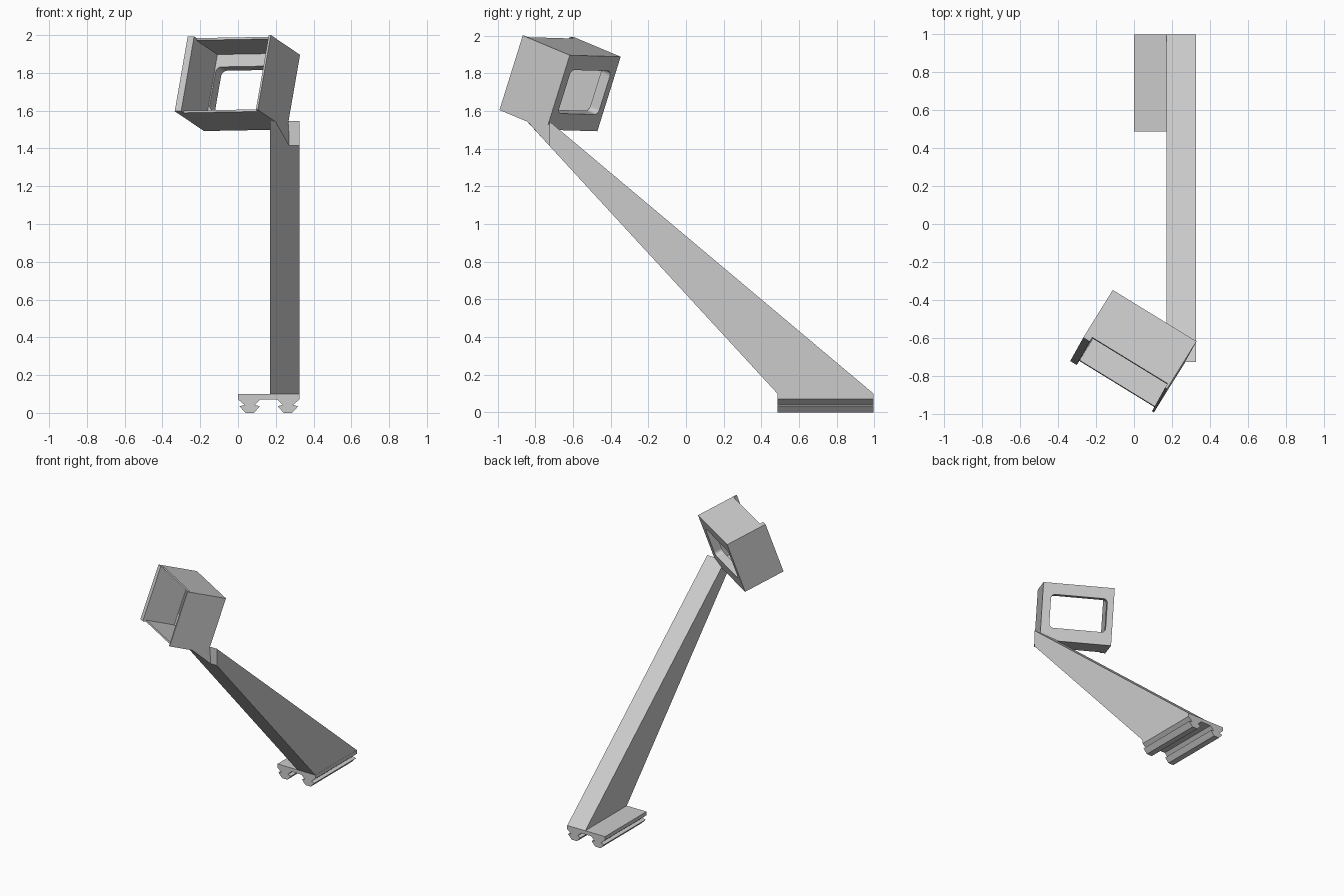
import bpy, bmesh, math
from mathutils import Vector, Matrix

cube = bpy.data.objects.get("Cube")
if cube:
    bpy.data.objects.remove(cube, do_unlink=True)

grey = bpy.data.materials.new("light_grey")
grey.use_nodes = True
grey.diffuse_color = (0.6, 0.6, 0.6, 1)
grey.node_tree.nodes["Principled BSDF"].inputs["Base Color"].default_value = (0.6, 0.6, 0.6, 1)


def finish(name, bm, matrix=Matrix()):
    bmesh.ops.recalc_face_normals(bm, faces=bm.faces)
    mesh = bpy.data.meshes.new(name)
    bm.to_mesh(mesh)
    bm.free()
    mesh.materials.append(grey)
    obj = bpy.data.objects.new(name, mesh)
    obj.matrix_world = matrix
    bpy.context.collection.objects.link(obj)
    return obj


def prism(name, points, offset, matrix=Matrix()):
    """Extrude a closed outline by an offset vector."""
    bm = bmesh.new()
    face = bm.faces.new([bm.verts.new(p) for p in points])
    new = bmesh.ops.extrude_face_region(bm, geom=[face], use_keep_orig=True)["geom"]
    bmesh.ops.translate(bm, vec=offset, verts=[v for v in new if isinstance(v, bmesh.types.BMVert)])
    return finish(name, bm, matrix)


# Double-rail base: half profile mirrored about its centre line
Y0, Y1, MID = 0.485, 0.995, 0.163
half = [(0, 0.1), (0, 0.072), (0.035, 0.042), (0.008, 0.035), (0.04, 0),
        (0.085, 0), (0.115, 0.035), (0.09, 0.042), (0.12, 0.072)]
profile = half + [(2 * MID - x, z) for x, z in reversed(half)]
prism("rail_base", [(x, Y0, z) for x, z in profile], (0, Y1 - Y0, 0))

# Tapered slanted arm
XL, XR, END = 0.17, 0.325, -0.725
side = [(Y0, 0.1), (Y1, 0.1), (END, 1.545), (END, 1.415)]
prism("arm", [(XL, y, z) for y, z in side], (XR - XL, 0, 0))

# Wedge joining the arm to the underside of the frame
bm = bmesh.new()
for p in [(XL, END, 1.415), (0.27, END, 1.415), (XL, -0.845, 1.546),
          (0.198, -0.84, 1.542), (XL, END, 1.51), (0.268, END, 1.53)]:
    bm.verts.new(p)
bmesh.ops.convex_hull(bm, input=bm.verts)
finish("neck", bm)

# Tilted open box, in its own frame: x across, y into the depth, z up
u = Vector((0.44, -0.27, 0.008)).normalized()
w = Vector((0.155, 0.25, -0.105))
w = (w - u * w.dot(u)).normalized()
v = u.cross(w)
box = Matrix((u, w, v)).transposed().to_4x4()
box.translation = (-0.335, -0.72, 1.597)
W, D, H = 0.516, 0.312, 0.42
LEFT, RIGHT, THIN, LIP, BACK = 0.04, W - 0.012, 0.012, 0.027, 0.252


def plate(name, x0, x1, y0, y1, z0, z1):
    prism(name, [(x0, y0, z0), (x1, y0, z0), (x1, y1, z0), (x0, y1, z0)], (0, 0, z1 - z0), box)


plate("box_right_wall", 0, LEFT, 0, D, 0, H)
plate("box_left_wall", RIGHT, W, 0, D, 0, H)
plate("box_floor", LEFT, RIGHT, LIP, BACK, 0, THIN)
plate("box_roof", LEFT, RIGHT, LIP, BACK, H - THIN, H)

# Back frame with a rounded window
X0, X1, Z0, Z1, R, STEPS = 0.047, 0.455, 0.093, 0.338, 0.03, 6
bm = bmesh.new()
corners = [(X1 - R, Z1 - R, RIGHT, H), (X0 + R, Z1 - R, LEFT, H),
           (X0 + R, Z0 + R, LEFT, 0), (X1 - R, Z0 + R, RIGHT, 0)]
rings = []
for i, (cx, cz, ox, oz) in enumerate(corners):
    outer = bm.verts.new((ox, BACK, oz))
    arc = []
    for k in range(STEPS + 1):
        a = math.pi / 2 * (i + k / STEPS)
        arc.append(bm.verts.new((cx + R * math.cos(a), BACK, cz + R * math.sin(a))))
    rings.append((outer, arc))
for i, (outer, arc) in enumerate(rings):
    next_outer, next_arc = rings[(i + 1) % 4]
    for p, q in zip(arc, arc[1:]):
        bm.faces.new((outer, p, q))
    bm.faces.new((outer, arc[-1], next_arc[0], next_outer))
new = bmesh.ops.extrude_face_region(bm, geom=bm.faces[:], use_keep_orig=True)["geom"]
bmesh.ops.translate(bm, vec=(0, D - BACK, 0), verts=[e for e in new if isinstance(e, bmesh.types.BMVert)])
finish("box_back_frame", bm, box)
